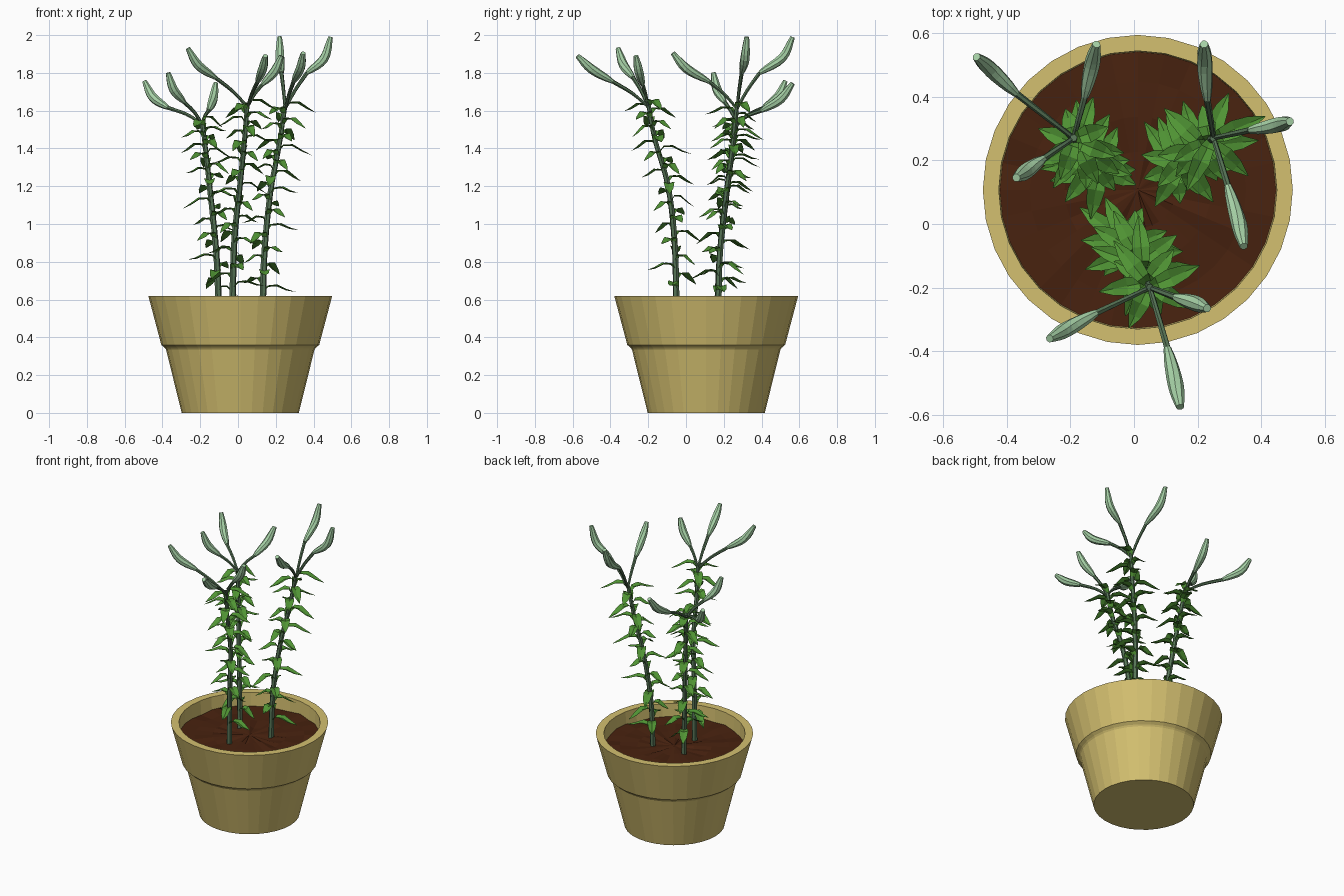
import bpy, math, random
from mathutils import Vector

if "Cube" in bpy.data.objects:
    bpy.data.objects.remove(bpy.data.objects["Cube"])

random.seed(4)


def material(name, r, g, b):
    lin = lambda c: (c / 255 / 12.92) if c < 11 else ((c / 255 + 0.055) / 1.055) ** 2.4
    m = bpy.data.materials.new(name)
    m.diffuse_color = (lin(r), lin(g), lin(b), 1)
    m.use_nodes = True
    m.node_tree.nodes["Principled BSDF"].inputs["Base Color"].default_value = m.diffuse_color
    return m


CLAY = material("tan clay", 212, 192, 112)
SOIL = material("brown soil", 72, 34, 15)
LEAF = material("leaf green", 80, 148, 52)
STEM = material("stem grey green", 86, 116, 86)
BUD = material("pale bud green", 165, 208, 165)


def make(name, verts, faces, mat):
    me = bpy.data.meshes.new(name)
    me.from_pydata([tuple(v) for v in verts], [], faces)
    me.materials.append(mat)
    me.update()
    ob = bpy.data.objects.new(name, me)
    bpy.context.collection.objects.link(ob)
    return ob


def rings(count, sides):
    """Quads joining consecutive rings of vertices."""
    return [(r * sides + i, r * sides + (i + 1) % sides,
             (r + 1) * sides + (i + 1) % sides, (r + 1) * sides + i)
            for r in range(count - 1) for i in range(sides)]


def smooth_path(pts, steps):
    """Catmull-Rom curve through the points."""
    p = [Vector(q) for q in pts]
    p = [2 * p[0] - p[1]] + p + [2 * p[-1] - p[-2]]
    out = []
    for i in range(1, len(p) - 2):
        a, b, c, d = p[i - 1:i + 3]
        for s in range(steps):
            t = s / steps
            out.append(0.5 * (2 * b + (c - a) * t + (2 * a - 5 * b + 4 * c - d) * t * t
                              + (3 * b - a - 3 * c + d) * t ** 3))
    return out + [p[-2]]


def tube(name, path, radius, sides, mat):
    """Capped tube; radius is a function of 0..1 along the path."""
    verts, n = [], len(path)
    for k, p in enumerate(path):
        t = (path[min(k + 1, n - 1)] - path[max(k - 1, 0)]).normalized()
        u = (Vector((0.31, 0.95, 0)) - t * t.dot(Vector((0.31, 0.95, 0)))).normalized()
        v = t.cross(u)
        r = radius(k / (n - 1))
        for i in range(sides):
            a = 2 * math.pi * i / sides
            verts.append(p + (u * math.cos(a) + v * math.sin(a)) * r)
    faces = rings(n, sides)
    faces += [tuple(reversed(range(sides))), tuple(range((n - 1) * sides, n * sides))]
    return make(name, verts, faces, mat)


# Pot: turned profile with a stepped collar
CX, CY, SIDES = 0.012, 0.107, 32
profile = [(0.31, 0), (0.393, 0.335), (0.40, 0.345), (0.418, 0.36), (0.487, 0.62),
           (0.437, 0.62), (0.432, 0.48)]


def circle(r, z, wobble=0.0):
    return [(CX + r * math.cos(2 * math.pi * i / SIDES), CY + r * math.sin(2 * math.pi * i / SIDES),
             z + random.uniform(-wobble, wobble)) for i in range(SIDES)]


verts = [v for r, z in profile for v in circle(r, z)]
make("pot", verts, rings(len(profile), SIDES) + [tuple(reversed(range(SIDES)))], CLAY)

# Soil: lumpy disc
verts = []
for r in (0.435, 0.34, 0.23, 0.12):
    verts += circle(r, 0.53, 0.008)
verts.append((CX, CY, 0.535))
last = 3 * SIDES
make("soil", verts, rings(4, SIDES) +
     [(last + i, last + (i + 1) % SIDES, 4 * SIDES) for i in range(SIDES)], SOIL)

# Each plant: stem path, then per bud (bud start, bud middle, tip)
plants = {
    "left": ([(-0.10, 0.165, 0.52), (-0.115, 0.18, 0.85), (-0.145, 0.215, 1.15),
              (-0.17, 0.245, 1.38), (-0.19, 0.27, 1.55)],
             [((-0.37, 0.41, 1.615), (-0.45, 0.485, 1.67), (-0.495, 0.525, 1.755)),
              ((-0.285, 0.205, 1.645), (-0.34, 0.165, 1.71), (-0.37, 0.145, 1.80)),
              ((-0.155, 0.40, 1.60), (-0.132, 0.50, 1.66), (-0.118, 0.565, 1.745))],
             30, (0.10, 0.16)),
    "right": ([(0.13, 0.17, 0.52), (0.14, 0.18, 0.85), (0.172, 0.215, 1.17),
               (0.215, 0.245, 1.40), (0.25, 0.27, 1.63)],
              [((0.365, 0.295, 1.80), (0.455, 0.312, 1.875), (0.49, 0.322, 1.99)),
               ((0.23, 0.39, 1.80), (0.222, 0.51, 1.88), (0.22, 0.565, 1.99)),
               ((0.295, 0.12, 1.755), (0.33, 0.0, 1.825), (0.345, -0.07, 1.905))],
              30, (0.11, 0.18)),
    "front": ([(-0.03, -0.05, 0.52), (-0.02, -0.06, 0.90), (0.01, -0.095, 1.20),
               (0.035, -0.165, 1.45), (0.05, -0.20, 1.64)],
              [((-0.12, -0.28, 1.775), (-0.21, -0.33, 1.84), (-0.265, -0.36, 1.93)),
               ((0.105, -0.39, 1.755), (0.13, -0.50, 1.82), (0.145, -0.575, 1.89)),
               ((0.13, -0.23, 1.74), (0.195, -0.25, 1.81), (0.23, -0.265, 1.89))],
              30, (0.11, 0.18)),
}

# Leaf outline: (fraction along, height, half width)
LEAF_SHAPE = [(0.03, 0, 0.014), (0.16, 0.028, 0.022), (0.42, 0.030, 0.029),
              (0.72, 0.008, 0.021), (1.0, 0.0, 0.0015)]


def leaf(verts, faces, base, angle, length):
    out = Vector((math.cos(angle), math.sin(angle), 0))
    side = Vector((-out.y, out.x, 0))
    droop = random.uniform(-0.03, 0.015)
    start = len(verts)
    for f, h, w in LEAF_SHAPE:
        mid = base + out * (f * length) + Vector((0, 0, h + droop * f * f))
        fold = Vector((0, 0, w * 0.35))
        verts += [mid - side * w + fold, mid, mid + side * w + fold]
    for k in range(len(LEAF_SHAPE) - 1):
        for j in (0, 1):
            a = start + k * 3 + j
            faces.append((a, a + 3, a + 4, a + 1))


for name, (stem, buds, count, lengths) in plants.items():
    path = smooth_path(stem, 5)
    tube(name + "_stem", path, lambda t: 0.018 - 0.006 * t, 6, STEM)

    # Leaves spiral up the stem
    verts, faces = [], []
    for i in range(count):
        f = (0.09 + 0.89 * i / (count - 1)) * (len(path) - 1)
        k = min(int(f), len(path) - 2)
        base = path[k].lerp(path[k + 1], f - k)
        leaf(verts, faces, base, i * 2.4 + random.uniform(-0.3, 0.3), random.uniform(*lengths))
    make(name + "_leaves", verts, faces, LEAF)

    # Thin stalks ending in blunt ribbed buds
    top = Vector(stem[-1]) - Vector((0, 0, 0.02))
    for n, (a, b, c) in enumerate(buds):
        a = Vector(a)
        bend = top.lerp(a, 0.45) + Vector((0, 0, 0.012))
        tube(f"{name}_stalk_{n + 1}", smooth_path([top, bend, a], 3),
             lambda t: 0.008 + 0.003 * t, 6, STEM)
        tube(f"{name}_bud_{n + 1}", smooth_path([a, b, c], 4),
             lambda t: 0.012 + 0.013 * math.sin(math.pi * min(1, t * 1.02)) ** 0.8 if t < 0.97 else 0.013,
             8, BUD)
